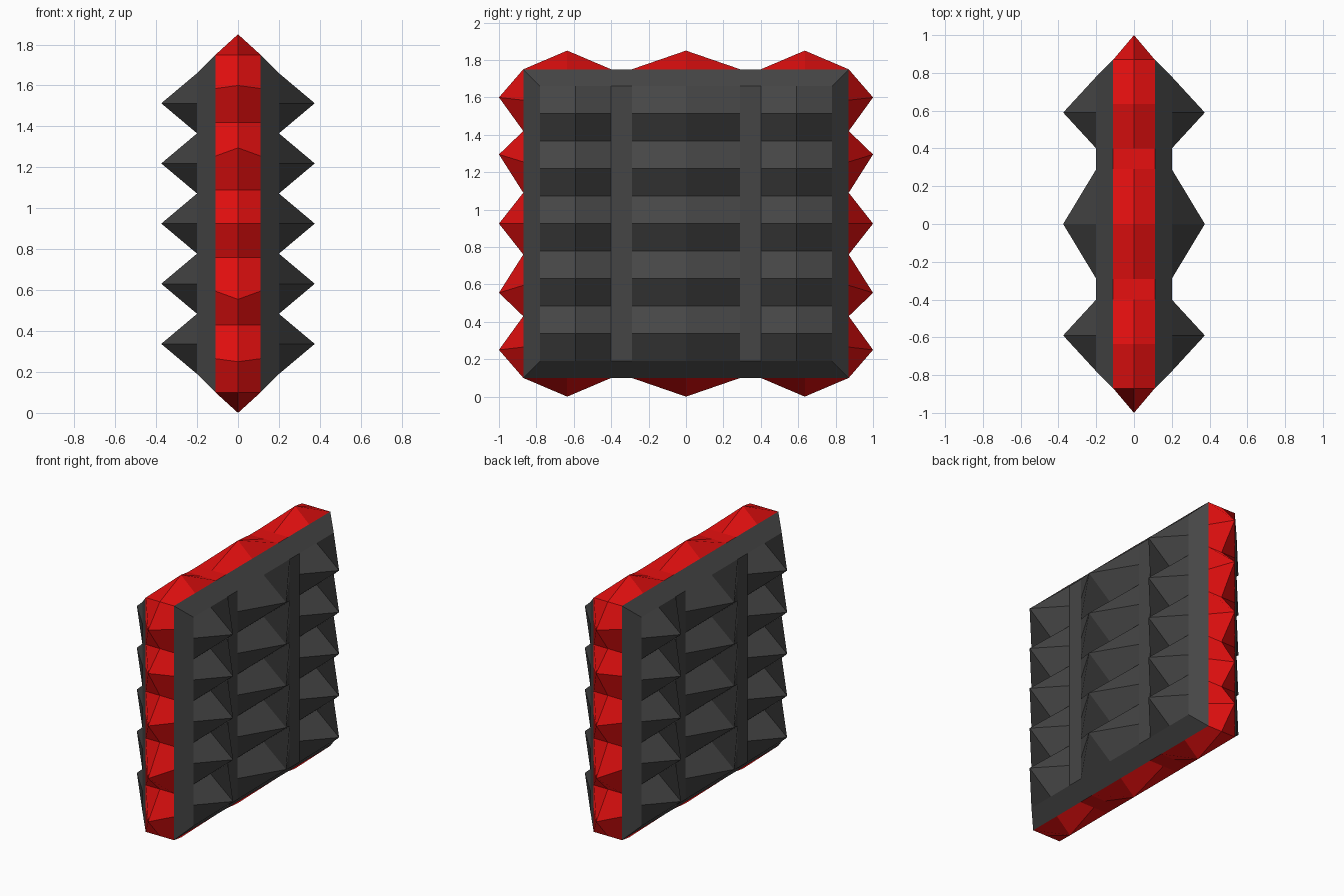
import bpy
import bmesh
from mathutils import Vector

if "Cube" in bpy.data.objects:
    bpy.data.objects.remove(bpy.data.objects["Cube"])

X_RIM, Y_RIM, Z_LO, Z_HI = 0.11, 0.87, 0.10, 1.75     # red rim
X_FACE, Y_IN, Z_IN_LO, Z_IN_HI = 0.20, 0.78, 0.19, 1.66  # dark side faces
STRIP_IN, STRIP_OUT = 0.29, 0.40                       # flat strips between stud columns


def material(name, rgb):
    m = bpy.data.materials.new(name)
    m.diffuse_color = (*rgb, 1)
    m.use_nodes = True
    m.node_tree.nodes["Principled BSDF"].inputs["Base Color"].default_value = m.diffuse_color
    return m


def face(bm, pts, out):
    """Flat quad wound to face 'out', keeping its first corner first."""
    p = [Vector(q) for q in pts]
    n = (p[2] - p[0]).cross(p[3] - p[1])
    if n.dot(Vector(out)) < 0:
        p = [p[0]] + p[:0:-1]
    bm.faces.new([bm.verts.new(q) for q in p])


def stud(bm, corners, apex, out):
    """Four quads from each corner of a cell up to a raised centre."""
    c = [Vector(q) for q in corners]
    for i in range(4):
        after = (c[i] + c[(i + 1) % 4]) / 2
        before = (c[i] + c[i - 1]) / 2
        face(bm, [c[i], after, Vector(apex), before], out)


def finish(bm, name, mat):
    bmesh.ops.remove_doubles(bm, verts=bm.verts, dist=1e-4)
    me = bpy.data.meshes.new(name)
    bm.to_mesh(me)
    bm.free()
    me.materials.append(mat)
    bpy.context.collection.objects.link(bpy.data.objects.new(name, me))


def rows(lo, hi, n):
    step = (hi - lo) / n
    return [(lo + i * step, lo + (i + 1) * step) for i in range(n)]


red = material("red", (0.8, 0.005, 0.005))
dark = material("dark_grey", (0.06, 0.06, 0.06))


def columns(edge):
    return [(-edge, -STRIP_OUT), (-STRIP_IN, STRIP_IN), (STRIP_OUT, edge)]


STRIPS = [(-STRIP_OUT, -STRIP_IN), (STRIP_IN, STRIP_OUT)]

# Studded red rim: top and bottom
bm = bmesh.new()
for z, tip, s in ((Z_LO, 0.0, -1), (Z_HI, 1.85, 1)):
    def rect(a, b):
        return [(-X_RIM, a, z), (X_RIM, a, z), (X_RIM, b, z), (-X_RIM, b, z)]
    for a, b in columns(Y_RIM):
        stud(bm, rect(a, b), (0, (a + b) / 2, tip), (0, 0, s))
    for a, b in STRIPS:
        face(bm, rect(a, b), (0, 0, s))

# Studded red rim: front and back ends
tips = (0.25, 0.555, 0.925, 1.295, 1.60)
for s in (-1, 1):
    y = s * Y_RIM
    for (a, b), tip in zip(rows(Z_LO, Z_HI, 5), tips):
        stud(bm, [(-X_RIM, y, a), (X_RIM, y, a), (X_RIM, y, b), (-X_RIM, y, b)],
             (0, s * 1.0, tip), (0, s, 0))
finish(bm, "studded_rim", red)

# Dark sides: sloped border, flat strips and pyramid studs
for s, side in ((-1, "left"), (1, "right")):
    x0, x1 = s * X_RIM, s * X_FACE
    out = (s, 0, 0)

    bm = bmesh.new()
    outer = [(x0, -Y_RIM, Z_LO), (x0, Y_RIM, Z_LO), (x0, Y_RIM, Z_HI), (x0, -Y_RIM, Z_HI)]
    inner = [(x1, -Y_IN, Z_IN_LO), (x1, Y_IN, Z_IN_LO), (x1, Y_IN, Z_IN_HI), (x1, -Y_IN, Z_IN_HI)]
    for i in range(4):
        j = (i + 1) % 4
        face(bm, [outer[i], outer[j], inner[j], inner[i]], out)
    for a, b in STRIPS:
        face(bm, [(x1, a, Z_IN_LO), (x1, b, Z_IN_LO), (x1, b, Z_IN_HI), (x1, a, Z_IN_HI)], out)
    finish(bm, side + "_frame", dark)

    bm = bmesh.new()
    for a, b in columns(Y_IN):
        for c, d in rows(Z_IN_LO, Z_IN_HI, 5):
            stud(bm, [(x1, a, c), (x1, b, c), (x1, b, d), (x1, a, d)],
                 (s * 0.375, (a + b) / 2, (c + d) / 2), out)
    finish(bm, side + "_studs", dark)
